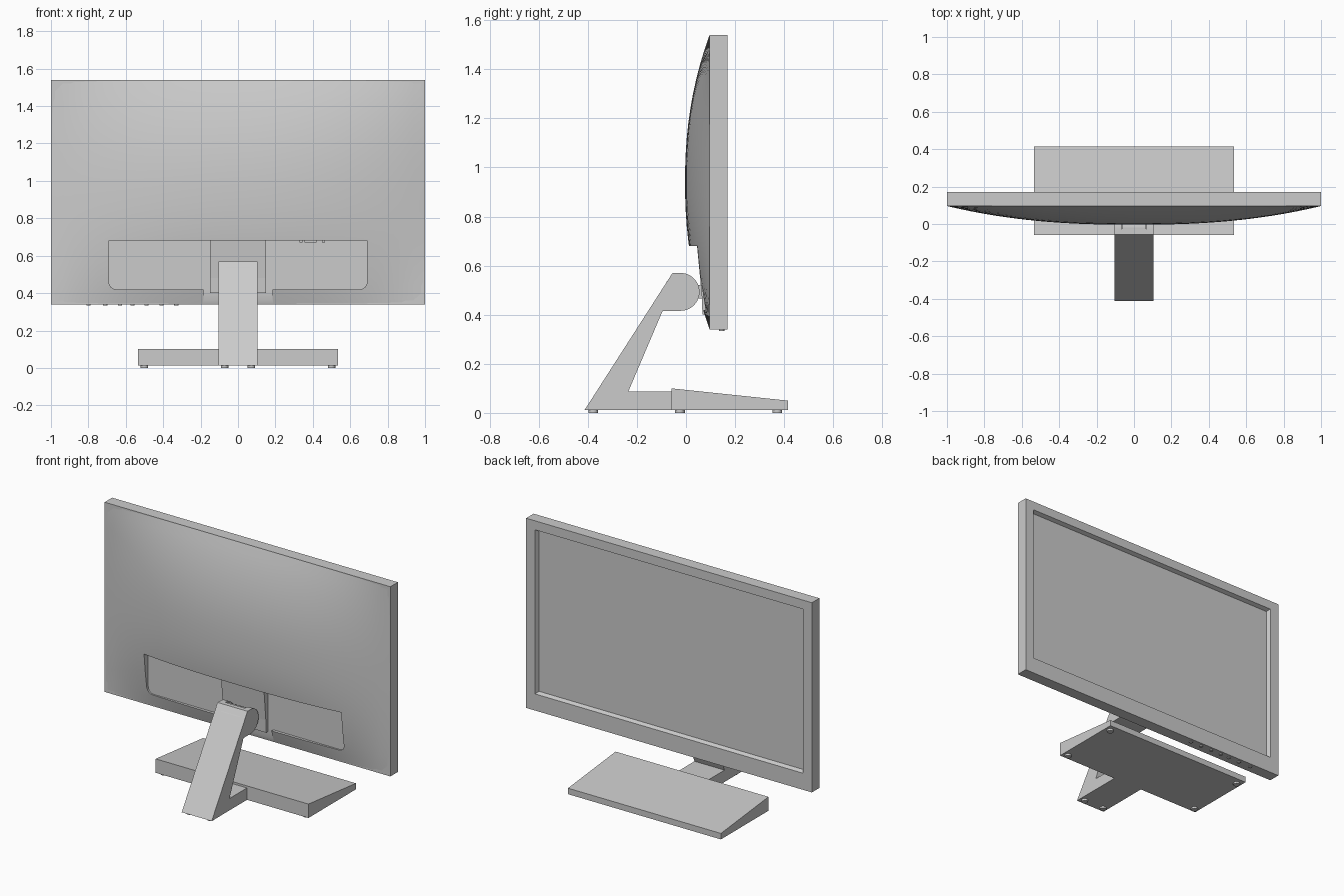
import bpy, bmesh, math
from mathutils import Vector

if "Cube" in bpy.data.objects:
    bpy.data.objects.remove(bpy.data.objects["Cube"])


def finish(name, bm, smooth=False):
    bmesh.ops.recalc_face_normals(bm, faces=bm.faces)
    me = bpy.data.meshes.new(name)
    bm.to_mesh(me)
    bm.free()
    ob = bpy.data.objects.new(name, me)
    bpy.context.collection.objects.link(ob)
    if smooth:
        shade(ob)
    return ob


def activate(ob):
    bpy.ops.object.select_all(action='DESELECT')
    ob.select_set(True)
    bpy.context.view_layer.objects.active = ob


def shade(ob):
    activate(ob)
    bpy.ops.object.shade_smooth_by_angle(angle=math.radians(25))


def prism(name, pts, axis, a, b, smooth=False):
    """Extrude a 2D outline: axis 'x' takes (y, z) points, axis 'y' takes (x, z)."""
    bm = bmesh.new()
    place = (lambda p, d: (d, p[0], p[1])) if axis == 'x' else (lambda p, d: (p[0], d, p[1]))
    face = bm.faces.new([bm.verts.new(place(p, a)) for p in pts])
    ext = bmesh.ops.extrude_face_region(bm, geom=[face])
    move = Vector((b - a, 0, 0)) if axis == 'x' else Vector((0, b - a, 0))
    bmesh.ops.translate(bm, vec=move, verts=[g for g in ext['geom'] if isinstance(g, bmesh.types.BMVert)])
    return finish(name, bm, smooth)


def box(name, x0, x1, y0, y1, z0, z1):
    return prism(name, [(y0, z0), (y1, z0), (y1, z1), (y0, z1)], 'x', x0, x1)


def disc(name, x, y, z0, z1, r):
    pts = [(x + r * math.cos(i * math.tau / 16), y + r * math.sin(i * math.tau / 16)) for i in range(16)]
    bm = bmesh.new()
    rings = [[bm.verts.new((px, py, z)) for px, py in pts] for z in (z0, z1)]
    for ring in rings:
        bm.faces.new(ring)
    for i in range(16):
        j = (i + 1) % 16
        bm.faces.new((rings[0][i], rings[0][j], rings[1][j], rings[1][i]))
    return finish(name, bm, True)


def arc(cx, cz, r, a0, a1, n):
    angles = [math.radians(a0 + (a1 - a0) * i / n) for i in range(n + 1)]
    return [(cx + r * math.cos(a), cz + r * math.sin(a)) for a in angles]


def cut(ob, cutter):
    cutter.hide_render = True
    mod = ob.modifiers.new("cut", 'BOOLEAN')
    mod.operation, mod.solver, mod.object = 'DIFFERENCE', 'EXACT', cutter
    activate(ob)
    bpy.ops.object.modifier_apply(modifier=mod.name)
    bpy.data.objects.remove(cutter)
    shade(ob)


# Screen frame with recessed display: nested rectangles joined by quads
bm = bmesh.new()
rings = []
for x, z0, z1, y in [(1, .34, 1.54, .095), (1, .34, 1.54, .17),
                     (.937, .445, 1.483, .17), (.927, .455, 1.473, .145)]:
    rings.append([bm.verts.new(c) for c in ((-x, y, z0), (x, y, z0), (x, y, z1), (-x, y, z1))])
for a, b in zip(rings, rings[1:]):
    for i in range(4):
        j = (i + 1) % 4
        bm.faces.new((a[i], a[j], b[j], b[i]))
bm.faces.new(rings[0])
bm.faces.new(rings[-1])
finish("screen_frame", bm)

# Domed back shell
NX, NZ = 32, 20
bm = bmesh.new()
grid = []
for k in range(NZ + 1):
    tz = 2 * k / NZ - 1
    row = []
    for i in range(NX + 1):
        tx = 2 * i / NX - 1
        depth = .1 * (1 - abs(tx) ** 2.4) * (1 - abs(tz) ** 2.2)
        row.append(bm.verts.new((tx, .096 - depth, .94 + .6 * tz)))
    grid.append(row)
for k in range(NZ):
    for i in range(NX):
        bm.faces.new((grid[k][i], grid[k][i + 1], grid[k + 1][i + 1], grid[k + 1][i]))
rim = grid[0] + [r[-1] for r in grid[1:]] + grid[-1][-2::-1] + [r[0] for r in grid[-2:0:-1]]
bm.faces.new(rim)
shell = finish("back_shell", bm)

# Cable recess with rounded lower corners and a centre notch
half = [(.185, .30), (.185, .42)] + arc(.65, .46, .04, -90, 0, 6) + [(.69, .68)]
outline = half + [(-x, z) for x, z in reversed(half)]
cut(shell, prism("recess_cutter", outline, 'y', -.1, .088))

# Mounting block in the recess
prism("mount_block", [(.045, .68), (.064, .48), (.067, .40), (.10, .40), (.10, .68)], 'x', -.15, .15)

# Ports hanging from the recess top
for i, (x0, x1) in enumerate([(.33, .345), (.355, .42), (.45, .465)]):
    box(f"port_{i}", x0, x1, .05, .07, .67, .69)

# Slanted neck with rounded hinge head
neck = prism("neck", [(-.413, .012), (-.055, .57)] + arc(-.022, .493, .077, 90, -90, 20)
             + [(-.095, .416), (-.235, .087), (-.06, .087), (-.06, .012)], 'x', -.105, .105)
cut(neck, box("slot_cutter", -.068, .068, -.028, .2, .44, .7))

# Hinge barrel and link to the mount
prism("hinge_barrel", arc(-.022, .493, .07, 0, 342, 19), 'x', -.064, .064, True)
box("hinge_link", -.06, .06, 0, .075, .465, .52)

# Wedge base
prism("base", [(-.06, .012), (.415, .012), (.415, .05), (-.06, .1)], 'x', -.535, .535)

# Feet
for side in (-1, 1):
    for i, (x, y) in enumerate([(.5, -.025), (.5, .372), (.072, -.378)]):
        disc(f"foot_{i}_{'left' if side < 0 else 'right'}", side * x, y, 0, .014, .02)

# Control buttons under the bezel
for i, x in enumerate([-.8, -.71, -.63, -.565, -.49, -.41, -.33]):
    disc(f"button_{i}", x, .145, .334, .345, .011)
